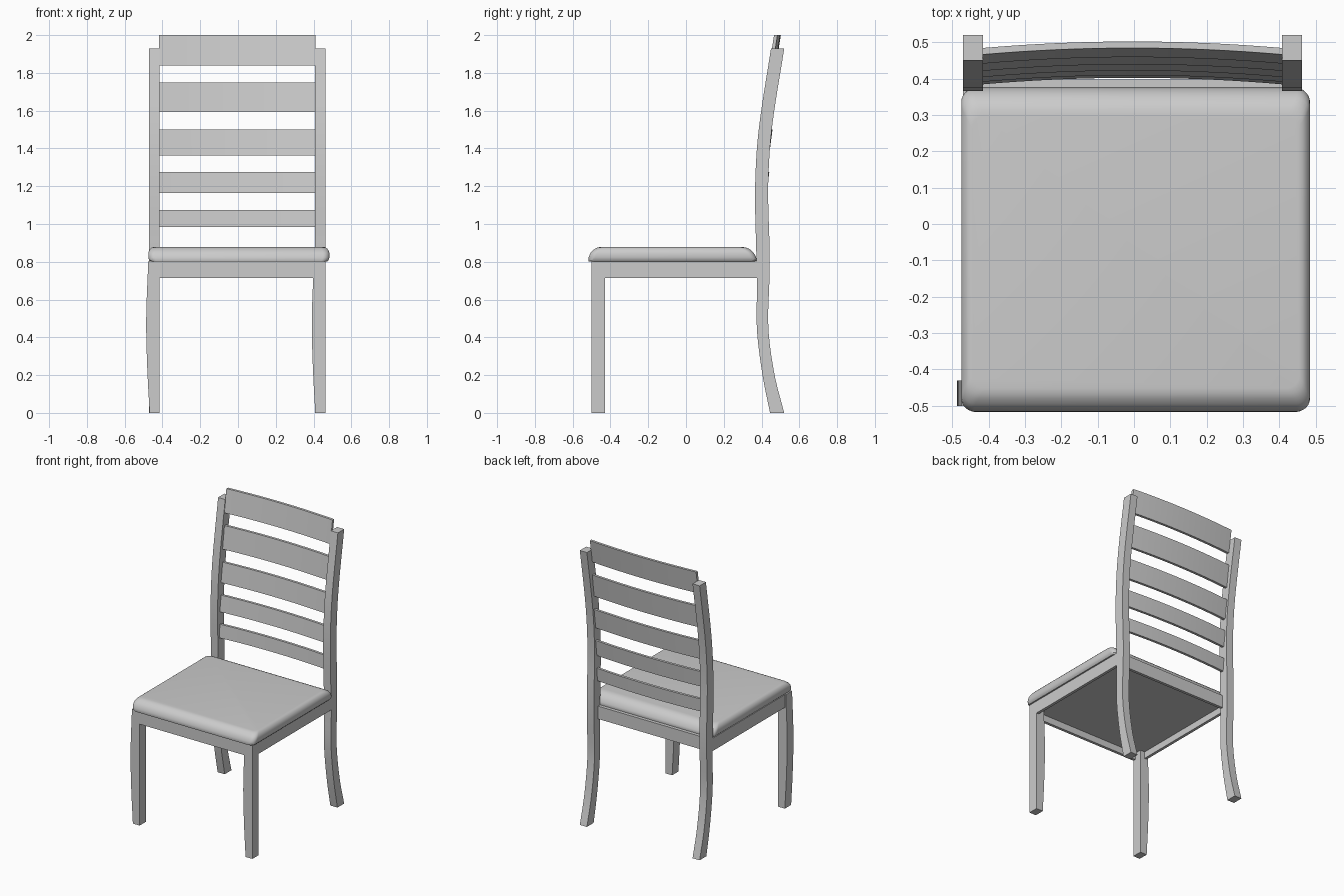
import bpy, bmesh, math

if "Cube" in bpy.data.objects:
    bpy.data.objects.remove(bpy.data.objects["Cube"])

wood = bpy.data.materials.new("plain grey")
wood.diffuse_color = (0.6, 0.6, 0.6, 1)
wood.use_nodes = True
wood.node_tree.nodes["Principled BSDF"].inputs["Base Color"].default_value = wood.diffuse_color


def finish(name, bm):
    bmesh.ops.recalc_face_normals(bm, faces=bm.faces)
    me = bpy.data.meshes.new(name)
    bm.to_mesh(me)
    bm.free()
    me.materials.append(wood)
    ob = bpy.data.objects.new(name, me)
    bpy.context.collection.objects.link(ob)
    bpy.context.view_layer.objects.active = ob
    ob.select_set(True)
    bpy.ops.object.shade_smooth_by_angle(angle=math.radians(30))
    ob.select_set(False)
    return ob


def loft(name, rings):
    """Skin a stack of closed rings and cap both ends."""
    bm = bmesh.new()
    vs = [[bm.verts.new(p) for p in r] for r in rings]
    n = len(vs[0])
    for a, b in zip(vs, vs[1:]):
        for i in range(n):
            j = (i + 1) % n
            bm.faces.new((a[i], a[j], b[j], b[i]))
    bm.faces.new(vs[0])
    bm.faces.new(vs[-1])
    return finish(name, bm)


def rect(x0, x1, y0, y1, z):
    return [(x0, y0, z), (x1, y0, z), (x1, y1, z), (x0, y1, z)]


def box(name, x0, x1, y0, y1, z0, z1):
    return loft(name, [rect(x0, x1, y0, y1, z0), rect(x0, x1, y0, y1, z1)])


def smooth(pts, t):
    """Catmull-Rom value at t through (t, a, b) rows."""
    k = max(i for i in range(len(pts) - 1) if pts[i][0] <= t + 1e-9)
    p = [pts[min(max(k + d, 0), len(pts) - 1)] for d in (-1, 0, 1, 2)]
    h = p[2][0] - p[1][0]
    u = (t - p[1][0]) / h
    out = []
    for c in (1, 2):
        m1 = (p[2][c] - p[0][c]) / (p[2][0] - p[0][0]) * h
        m2 = (p[3][c] - p[1][c]) / (p[3][0] - p[1][0]) * h
        out.append((2*u**3 - 3*u*u + 1)*p[1][c] + (u**3 - 2*u*u + u)*m1
                   + (3*u*u - 2*u**3)*p[2][c] + (u**3 - u*u)*m2)
    return out


# rear posts: z, front y, back y
post = [(0, .445, .52), (.2, .405, .469), (.45, .375, .436), (.72, .377, .442),
        (.85, .372, .443), (1.2, .366, .435), (1.5, .385, .454), (1.93, .45, .52)]
# front legs bow outward on one side: z, outer x, inner x (same shape both sides)
leg = [(0, -.468, -.415), (.25, -.481, -.415), (.5, -.486, -.415), (.803, -.475, -.415)]
for side, dx in (("left", 0), ("right", .877)):
    rings = []
    for i in range(33):
        z = 1.93 * i / 32
        f, b = smooth(post, z)
        rings.append(rect(-.47 + dx, -.415 + dx, f, b, z))
    loft("rear_post_" + side, rings)
    rings = []
    for i in range(13):
        z = .803 * i / 12
        a, b = smooth(leg, z)
        rings.append(rect(a + dx, b + dx, -.5, -.43, z))
    loft("front_leg_" + side, rings)
    # side rails, flush with the outer faces of the legs
    x = -.47 if dx == 0 else .442
    box("side_rail_" + side, x, x + .02, -.43, .377, .713, .803)

# front and back rails
box("front_rail", -.415, .407, -.5, -.48, .713, .803)
box("back_rail", -.415, .407, .377, .397, .713, .803)
# panel under the cushion
box("seat_panel", -.45, .442, -.48, .377, .76, .803)

# seat cushion: z, x inset, y inset front, y inset back
levels = [(.801, .012, .002, .002), (.81, .004, 0, 0), (.824, 0, .002, .004), (.845, 0, .01, .015),
          (.859, .004, .022, .028), (.87, .012, .037, .044), (.876, .02, .05, .06), (.878, .03, .065, .078)]
rings = []
for z, ix, f, b in levels:
    x0, x1, y0, y1, r = -.475 + ix, .484 - ix, -.517 + f, .375 - b, .035
    ring = []
    for q, (cx, cy) in enumerate(((x1 - r, y1 - r), (x0 + r, y1 - r), (x0 + r, y0 + r), (x1 - r, y0 + r))):
        for k in range(7):
            a = math.pi / 2 * (q + k / 6)
            ring.append((cx + r * math.cos(a), cy + r * math.sin(a), z))
    rings.append(ring)
loft("seat", rings)

# back slats: bottom z, top z, rear y of the middle at bottom and top
slats = [(.983, 1.075, .42, .428), (1.163, 1.275, .427, .441), (1.363, 1.5, .44, .458),
         (1.592, 1.75, .457, .478), (1.84, 2.0, .477, .502)]
for n, (z0, z1, ya, yb) in enumerate(slats):
    rings = []
    for i in range(17):
        u = i / 8 - 1
        bow = .018 * u * u
        x = -.004 + .413 * u
        rings.append([(x, ya - bow - .018, z0), (x, ya - bow, z0), (x, yb - bow, z1), (x, yb - bow - .018, z1)])
    loft("back_slat_%d" % (n + 1), rings)
